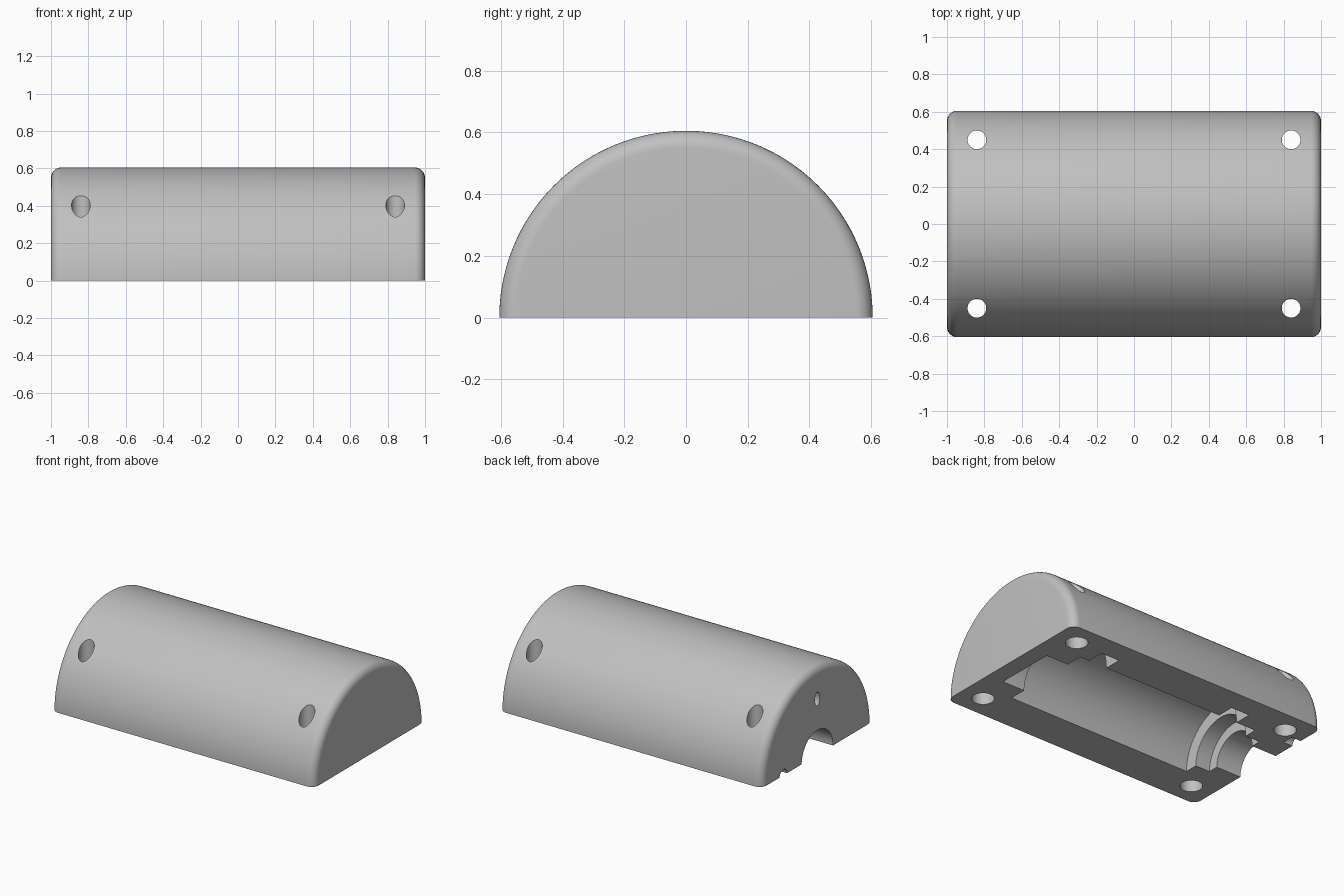
import bpy, bmesh, math
from mathutils import Matrix, Vector

R = 0.605          # outer radius of the half-round body
FILLET = 0.055     # rounding of the end edges

cube = bpy.data.objects.get("Cube")
if cube:
    bpy.data.objects.remove(cube, do_unlink=True)

grey = bpy.data.materials.new("light_grey")
grey.use_nodes = True
color = (0.53, 0.53, 0.53, 1)
grey.diffuse_color = color
grey.node_tree.nodes["Principled BSDF"].inputs["Base Color"].default_value = color


def finish(bm, name):
    bmesh.ops.recalc_face_normals(bm, faces=bm.faces)
    mesh = bpy.data.meshes.new(name)
    bm.to_mesh(mesh)
    bm.free()
    mesh.materials.append(grey)
    obj = bpy.data.objects.new(name, mesh)
    bpy.context.collection.objects.link(obj)
    return obj


def lathe(name, profile, angle, steps):
    """Spin (x, radius) points around the x axis; a half turn gets a flat base."""
    bm = bmesh.new()
    verts = [bm.verts.new((x, r, 0)) for x, r in profile]
    edges = [bm.edges.new(pair) for pair in zip(verts, verts[1:])]
    bmesh.ops.spin(bm, geom=verts + edges, cent=(0, 0, 0), axis=(1, 0, 0),
                   angle=angle, steps=steps)
    bmesh.ops.remove_doubles(bm, verts=bm.verts, dist=1e-5)
    rim = [e for e in bm.edges if e.is_boundary]
    if rim:
        bmesh.ops.contextual_create(bm, geom=rim)
    return finish(bm, name)


def cylinder(name, center, radius, depth, axis="Z", stretch=1.0):
    bm = bmesh.new()
    turn = Matrix.Rotation(math.pi / 2, 4, "Y") if axis == "X" else Matrix()
    bmesh.ops.create_cone(bm, cap_ends=True, segments=48, radius1=radius,
                          radius2=radius, depth=depth, matrix=turn)
    bmesh.ops.scale(bm, vec=(1, 1, stretch), verts=bm.verts)
    bmesh.ops.translate(bm, vec=center, verts=bm.verts)
    return finish(bm, name)


def cut(body, cutter):
    mod = body.modifiers.new("cut", "BOOLEAN")
    mod.operation = "DIFFERENCE"
    mod.solver = "EXACT"
    mod.object = cutter
    bpy.context.view_layer.objects.active = body
    bpy.ops.object.modifier_apply(modifier=mod.name)
    bpy.data.objects.remove(cutter, do_unlink=True)


# Half-round body with filleted ends
arc = [(1 - FILLET + FILLET * math.cos(a), R - FILLET + FILLET * math.sin(a))
       for a in (math.pi / 2 * i / 8 for i in range(9))]
profile = [(1, 0)] + arc + [(-x, r) for x, r in reversed(arc)] + [(-1, 0)]
body = lathe("half_round_housing", profile, math.pi, 72)

# Stepped round cavity, leaving through the arch in the left-hand end
cut(body, lathe("cavity", [
    (0.88, 0), (0.88, 0.21), (0.71, 0.21), (0.71, 0.33), (-0.7, 0.33),
    (-0.7, 0.24), (-0.81, 0.24), (-0.81, 0.17), (-1.1, 0.17), (-1.1, 0)],
    2 * math.pi, 72))

# Rounded side pockets along the back edge of the cavity
for x in (0.57, -0.48):
    cut(body, cylinder("side_pocket", (x, 0.25, 0), 0.2, 0.14, "X"))

# Screw holes with a wider bore at the base
for x in (0.84, -0.84):
    for y in (0.45, -0.45):
        cut(body, cylinder("screw_hole", (x, y, 0.3), 0.05, 1.0))
        cut(body, cylinder("screw_bore", (x, y, 0), 0.07, 0.24))

# Seal groove around the base
bm = bmesh.new()
bmesh.ops.create_grid(bm, x_segments=1, y_segments=1, size=1)
bmesh.ops.scale(bm, vec=(0.97, R - 0.03, 1), verts=bm.verts)
inner = list(bm.faces)
bmesh.ops.inset_region(bm, faces=inner, thickness=0.035)
bmesh.ops.delete(bm, geom=inner, context="FACES")
bmesh.ops.translate(bm, vec=(0, 0, -0.05), verts=bm.verts)
ring = bmesh.ops.extrude_face_region(bm, geom=list(bm.faces))
bmesh.ops.translate(bm, vec=Vector((0, 0, 0.09)),
                    verts=[v for v in ring["geom"] if isinstance(v, bmesh.types.BMVert)])
cut(body, finish(bm, "seal_groove"))

# Cable notch and upright slot in the open end
cut(body, cylinder("cable_notch", (-1, 0.37, 0), 0.04, 0.14, "X"))
cut(body, cylinder("end_slot", (-1, 0, 0.385), 0.025, 0.3, "X", 1.9))

bpy.ops.object.select_all(action="DESELECT")
body.select_set(True)
bpy.context.view_layer.objects.active = body
bpy.ops.object.shade_smooth_by_angle(angle=math.radians(30))
